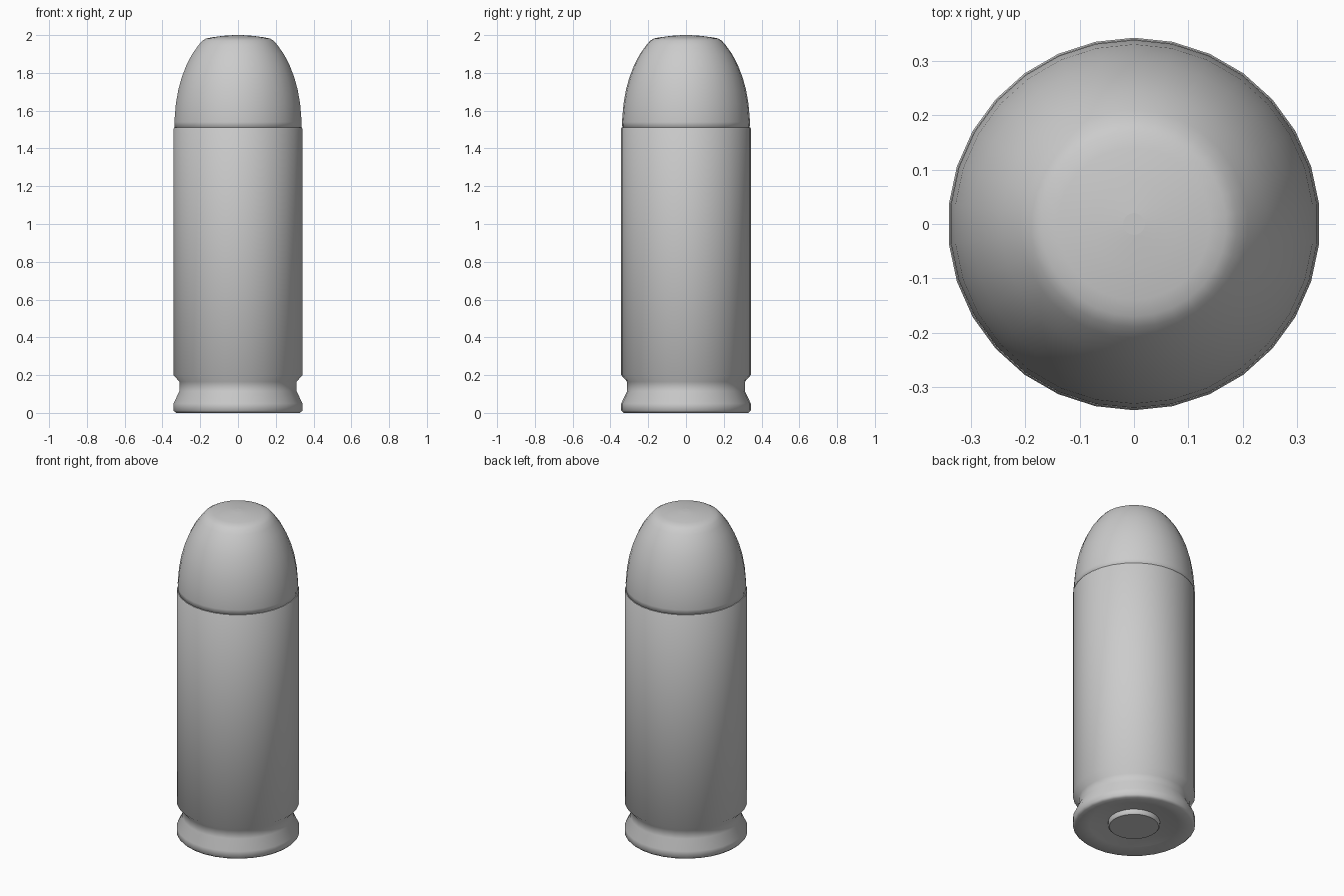
import bpy
import math

if "Cube" in bpy.data.objects:
    bpy.data.objects.remove(bpy.data.objects["Cube"], do_unlink=True)

SIDES = 30

metal = bpy.data.materials.new("plain_grey")
metal.use_nodes = True
grey = (0.6, 0.6, 0.6, 1)
metal.diffuse_color = grey
metal.node_tree.nodes["Principled BSDF"].inputs["Base Color"].default_value = grey


def lathe(name, profile):
    """Spin (radius, z) points, listed bottom to top, around z; cap both ends."""
    verts, faces = [], []
    for r, z in profile:
        for i in range(SIDES):
            a = math.pi / 2 + math.tau * i / SIDES
            verts.append((r * math.cos(a), r * math.sin(a), z))
    for k in range(len(profile) - 1):
        for i in range(SIDES):
            a, b = k * SIDES + i, k * SIDES + (i + 1) % SIDES
            faces.append((a, b, b + SIDES, a + SIDES))
    faces.append(tuple(reversed(range(SIDES))))
    faces.append(tuple(range(len(verts) - SIDES, len(verts))))
    mesh = bpy.data.meshes.new(name)
    mesh.from_pydata(verts, [], faces)
    mesh.materials.append(metal)
    for p in mesh.polygons:
        p.use_smooth = len(p.vertices) == 4
    obj = bpy.data.objects.new(name, mesh)
    bpy.context.collection.objects.link(obj)
    return obj


# Case: dished base, rim, extractor groove, straight wall, mouth
case = lathe("case", [
    (0.14, 0.03), (0.17, 0.028), (0.25, 0.012), (0.33, 0.0), (0.343, 0.012),
    (0.343, 0.05), (0.312, 0.115), (0.312, 0.165), (0.343, 0.2),
    (0.343, 1.505), (0.34, 1.51)])

# Primer cup standing in the dished base
lathe("primer", [(0.138, 0.0), (0.145, 0.006), (0.145, 0.04)])

# Rounded nose with a blunt tip
lathe("nose", [
    (0.325, 1.505), (0.337, 1.512), (0.339, 1.54), (0.331, 1.635),
    (0.318, 1.71), (0.3, 1.775), (0.275, 1.84), (0.245, 1.898),
    (0.21, 1.947), (0.19, 1.97), (0.17, 1.982), (0.14, 1.988),
    (0.08, 1.996), (0.02, 2.0)])
